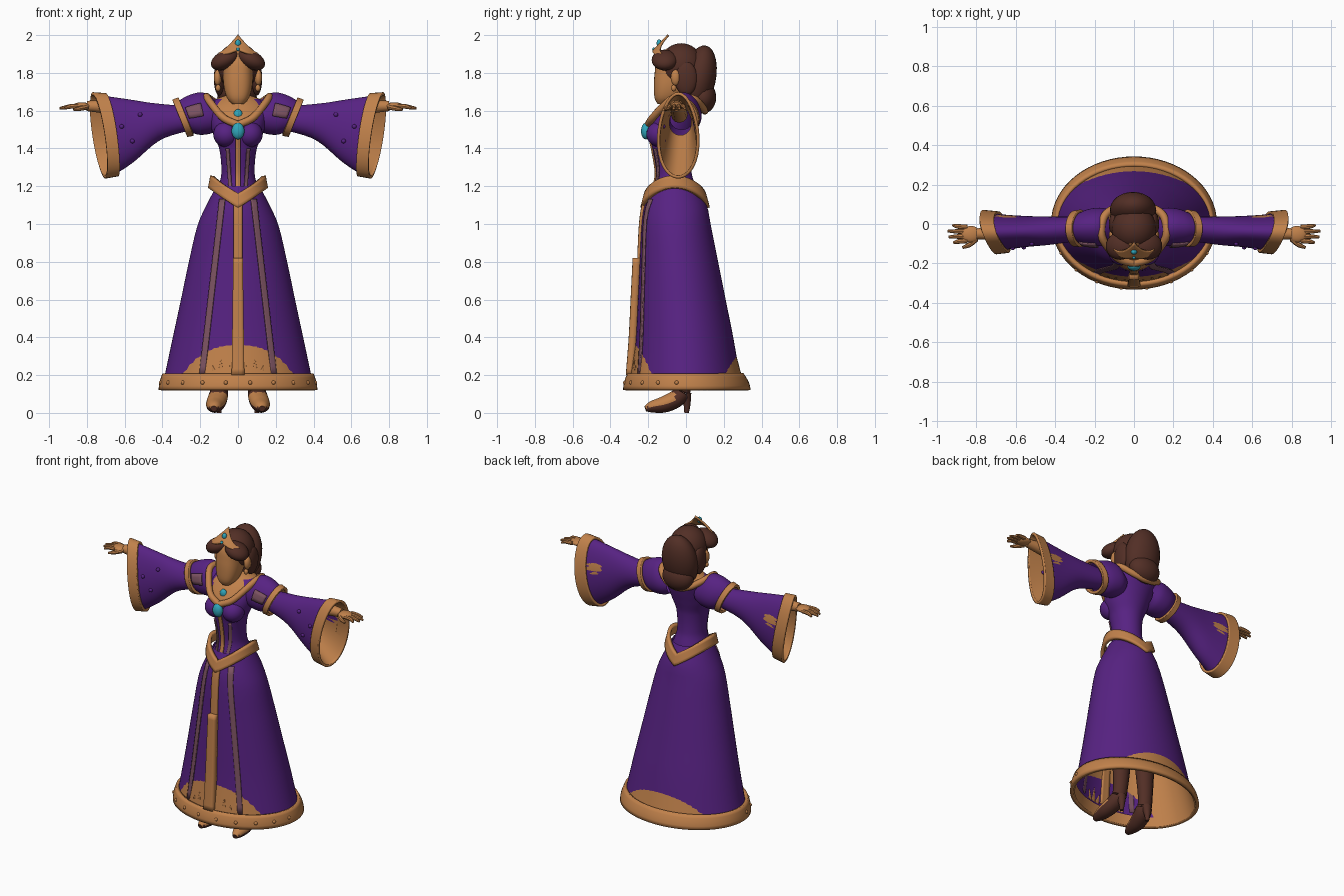
import bpy, bmesh
from math import sin, cos, pi, acos, copysign
from mathutils import Vector, Euler

cube = bpy.data.objects.get("Cube")
if cube:
    bpy.data.objects.remove(cube)


def material(name, *rgb):
    mat = bpy.data.materials.new(name)
    mat.use_nodes = True
    mat.diffuse_color = (*rgb, 1)
    mat.node_tree.nodes["Principled BSDF"].inputs["Base Color"].default_value = (*rgb, 1)
    return mat


purple = material("royal purple cloth", .095, .016, .225)
gold = material("golden tan", .53, .22, .07)
brown = material("dark brown", .085, .028, .019)
teal = material("turquoise gem", .03, .38, .49)
mauve = material("dusty mauve trim", .20, .085, .12)
parts = []


def finish(name, bm, mats, rule=None):
    """Turn a bmesh into an object, optionally picking each face's colour by a rule."""
    bmesh.ops.recalc_face_normals(bm, faces=bm.faces)
    bm.normal_update()
    if rule:
        for face in bm.faces:
            face.material_index = int(rule(face.calc_center_median(), face.normal))
    mesh = bpy.data.meshes.new(name)
    bm.to_mesh(mesh)
    bm.free()
    for mat in mats:
        mesh.materials.append(mat)
    obj = bpy.data.objects.new(name, mesh)
    bpy.context.collection.objects.link(obj)
    parts.append(obj)
    return obj


def grid(name, f, nu, nv, *mats, closed=True, caps=False, thick=0, rule=None):
    """Surface f(u, v) with u around and v along."""
    bm = bmesh.new()
    cols = nu if closed else nu + 1
    rows = [[bm.verts.new(f(i / nu, j / nv)) for i in range(cols)] for j in range(nv + 1)]
    for a, b in zip(rows, rows[1:]):
        for i in range(nu):
            k = (i + 1) % cols
            bm.faces.new((a[i], a[k], b[k], b[i]))
    if caps:
        bm.faces.new(rows[0])
        bm.faces.new(rows[-1])
    obj = finish(name, bm, mats, rule)
    if thick:
        mod = obj.modifiers.new("thickness", 'SOLIDIFY')
        mod.thickness, mod.offset = thick, 0
    return obj


def spline(rows, t):
    """Smooth interpolation of rows keyed by their first value."""
    n = len(rows)
    i = max([k for k in range(n - 1) if rows[k][0] <= t], default=0)
    a, b = rows[i], rows[i + 1]
    p, q = rows[max(i - 1, 0)], rows[min(i + 2, n - 1)]
    h = b[0] - a[0]
    s = min(max((t - a[0]) / h, 0), 1)
    out = []
    for c in range(1, len(a)):
        m0 = (b[c] - p[c]) / (b[0] - p[0]) * h
        m1 = (q[c] - a[c]) / (q[0] - a[0]) * h
        d = b[c] - a[c]
        out.append(a[c] + s * m0 + s * s * (3 * d - 2 * m0 - m1) + s ** 3 * (m0 + m1 - 2 * d))
    return out


def body(rows, z, a, power=1, grow=0):
    """Point on an upright form whose rows are height, half width, front y, back y."""
    w, front, back = spline(rows, z)
    c, s = (copysign(abs(k) ** power, k) for k in (cos(a), sin(a)))
    return ((w + grow) * c, (front + back) / 2 + ((back - front) / 2 + grow) * s, z)


def loft(name, rows, nu, nv, *mats, power=1, **kw):
    lo, hi = rows[0][0], rows[-1][0]
    return grid(name, lambda u, v: body(rows, lo + (hi - lo) * v, u * 2 * pi, power), nu, nv, *mats, **kw)


def tube(name, pts, *mats, nu=12, nv=24, flat=1, loop=False, rule=None):
    """Tube through points x, y, z, radius."""
    rows = [(i, *p) for i, p in enumerate(pts)]
    top = len(rows) - 1

    def f(u, v):
        x, y, z, r = spline(rows, v * top)
        ahead = Vector(spline(rows, min(v * top + .05, top))[:3])
        behind = Vector(spline(rows, max(v * top - .05, 0))[:3])
        tan = (ahead - behind).normalized()
        side = tan.cross(Vector((0, 0, 1)) if abs(tan.z) < .9 else Vector((0, 1, 0))).normalized()
        up = side.cross(tan)
        return Vector((x, y, z)) + r * (cos(u * 2 * pi) * side * flat + sin(u * 2 * pi) * up)
    return grid(name, f, nu, nv, *mats, caps=not loop, rule=rule)


def ball(name, mat, at, size, rot=(0, 0, 0)):
    bm = bmesh.new()
    bmesh.ops.create_uvsphere(bm, u_segments=24, v_segments=14, radius=1)
    turn = Euler(rot).to_matrix()
    for v in bm.verts:
        v.co = Vector(at) + turn @ Vector([a * b for a, b in zip(v.co, size)])
    return finish(name, bm, [mat])


def stripe(name, mat, rows, z0, z1, x0, x1, width, thick=.008, lift=.004, taper=0):
    """Trim plate following the front of an upright form."""
    def f(u, v):
        z = z0 + (z1 - z0) * v
        x = x0 + (x1 - x0) * v + width * (1 - taper * v) * (u - .5)
        p = body(rows, z, -acos(max(-1, min(1, x / spline(rows, z)[0]))))
        return (p[0], p[1] - lift, z)
    return grid(name, f, 4, 20, mat, closed=False, thick=thick)


# Skirt, lining and hem
skirt = [(.18, .392, -.282, .288), (.4, .345, -.265, .25), (.6, .302, -.255, .21), (.8, .26, -.245, .17),
         (1, .212, -.235, .13), (1.1, .167, -.22, .11), (1.2, .115, -.18, .06)]
loft("skirt", skirt, 64, 24, purple)
loft("skirt_lining", [(.12, .395, -.305, .315), (.6, .28, -.235, .19), (1, .19, -.21, .1)], 64, 10, gold)
hem = [(.12, .41, -.322, .332), (.16, .405, -.318, .322), (.205, .39, -.3, .295)]
loft("hem_band", hem, 64, 4, gold, thick=.022)
stripe("skirt_front_panel", gold, skirt, .2, .82, 0, 0, .065, thick=.045, lift=.016, taper=.25)
stripe("skirt_upper_panel", gold, skirt, .8, 1.12, 0, 0, .045, thick=.02)
for s, side in ((1, "left"), (-1, "right")):
    stripe(side + "_skirt_stripe", mauve, skirt, .2, 1.13, s * .19, s * .083, .03)
    for k in (-1, 0, 1):
        stripe(side + "_hem_flame", gold, skirt, .19, .28 - .03 * abs(k), s * .09 + k * .03,
               s * .09 + k * .045, .035, thick=.009, taper=.9)
for i in range(10):
    a = -pi * (i + .5) / 10
    ball("hem_stud", gold, body(hem, .16, a, grow=.008), (.011, .011, .011))

# Bodice: skin above the neckline, cloth below
torso = [(1.1, .15, -.2, .08), (1.2, .105, -.17, .05), (1.27, .088, -.158, .03), (1.4, .1, -.178, .03),
         (1.48, .133, -.195, .05), (1.55, .152, -.18, .07), (1.62, .158, -.13, .085),
         (1.66, .12, -.09, .08), (1.685, .05, -.06, .03)]
loft("bodice", torso, 48, 48, purple, gold, caps=True,
     rule=lambda c, n: c.z > (1.53 + (c.y + .19) if c.y < -.06 else 1.655 - .4 * max(c.y, 0)))
half = [(.075, -.178, 1.56), (.125, -.128, 1.615), (.165, -.055, 1.672), (.15, .04, 1.662), (.085, .085, 1.62)]
collar = [(0, -.2, 1.525)] + half + [(0, .1, 1.6)] + [(-x, y, z) for x, y, z in half[::-1]] + [(0, -.2, 1.525)]
tube("neckline_collar", [(*p, .02) for p in collar], gold, nu=10, nv=60, loop=True)
stripe("bodice_center_trim", gold, torso, 1.14, 1.47, 0, 0, .024)
for s, side in ((1, "left"), (-1, "right")):
    ball(side + "_bust", purple, (s * .063, -.138, 1.475), (.068, .072, .068))
    stripe(side + "_bodice_stripe", mauve, torso, 1.18, 1.4, s * .04, s * .055, .016)
belt = [(1.07, .18, -.235, .12), (1.16, .155, -.212, .095), (1.26, .135, -.185, .06)]


def belt_point(u, v):
    a = u * 2 * pi
    k = abs(cos(a))
    return body(belt, 1.085 + .105 * k + v * (.075 - .01 * k), a)


grid("pointed_belt", belt_point, 64, 4, gold, thick=.022)
ball("brooch", teal, (0, -.212, 1.492), (.034, .026, .044))
ball("pendant", teal, (0, -.152, 1.58), (.024, .018, .028))

# Head, hair and tiara
tube("neck", [(0, -.03, 1.58, .07), (0, -.04, 1.64, .048), (0, -.05, 1.74, .048)], gold)
face = [(1.635, .03, -.15, -.08), (1.66, .055, -.165, -.04), (1.72, .074, -.17, 0),
        (1.8, .08, -.166, .04), (1.88, .078, -.15, .05), (1.93, .04, -.1, .02)]
loft("face", face, 32, 18, gold, power=.8, caps=True)
ball("hair_cap", brown, (0, -.025, 1.835), (.115, .118, .122))
ball("hair_back", brown, (-.005, .07, 1.77), (.118, .088, .178), (-.2, 0, 0))
ball("hair_lower_roll", brown, (-.005, .09, 1.67), (.105, .07, .085))
for s, side in ((1, "left"), (-1, "right")):
    ball(side + "_hair_swoop", brown, (s * .07, -.112, 1.868), (.078, .07, .048), (0, s * .45, 0))
    ball(side + "_side_hair", brown, (s * .1, 0, 1.77), (.028, .06, .09))
    ball(side + "_ear", gold, (s * .108, -.055, 1.775), (.02, .026, .042))
    ball(side + "_earring", gold, (s * .105, -.065, 1.72), (.014, .014, .018))


def tiara_point(u, v):
    x = (u - .5) * .2
    k = 1 - abs(x) / .1
    low = 1.885 + .035 * k
    z = low + v * (.018 + .062 * k ** 1.6)
    return (x, -.188 + 6 * x * x + (z - 1.9) * .95, z)


grid("tiara", tiara_point, 24, 6, gold, closed=False, thick=.012)
ball("tiara_gem", teal, (0, -.142, 1.957), (.015, .014, .02))
ball("tiara_bead", teal, (0, -.17, 1.925), (.009, .009, .009))

# Arms: rows are key, top x, top z, bottom x, bottom z, front y, back y
puff = [(0, .1, 1.64, .1, 1.5, -.1, .06), (1, .18, 1.695, .14, 1.48, -.115, .085),
        (2, .26, 1.682, .2, 1.472, -.115, .08), (3, .325, 1.645, .25, 1.485, -.1, .055)]
puff_band = [(0, .312, 1.662, .236, 1.475, -.112, .068), (1, .345, 1.65, .27, 1.47, -.108, .062)]
sleeve = [(0, .29, 1.625, .24, 1.5, -.085, .04), (1, .45, 1.64, .41, 1.445, -.108, .04),
          (2, .58, 1.66, .55, 1.33, -.12, .045), (3, .72, 1.68, .65, 1.262, -.135, .055)]
cuff = [(0, .7, 1.685, .635, 1.26, -.142, .06), (1, .77, 1.69, .705, 1.248, -.15, .068)]
lining = [(0, .45, 1.62, .42, 1.47, -.09, .03), (1, .76, 1.68, .695, 1.258, -.14, .058)]


def arm_point(rows, s, u, v):
    xt, zt, xb, zb, front, back = spline(rows, v * (len(rows) - 1))
    c, k = cos(u * 2 * pi), (1 + sin(u * 2 * pi)) / 2
    x, ry = xb + (xt - xb) * k, (back - front) / 2
    x += .3 * ry * c * min(max((x - .4) / .3, 0), 1)
    # The hanging end is fuller than the upper edge
    return (s * x, (front + back) / 2 + ry * c * (1.08 - .25 * k), zb + (zt - zb) * k)


for s, side in ((1, "left"), (-1, "right")):
    for name, rows, mat, thick in (("shoulder_puff", puff, purple, 0), ("puff_band", puff_band, gold, .018),
                                   ("bell_sleeve", sleeve, purple, 0), ("sleeve_cuff", cuff, gold, .016),
                                   ("sleeve_lining", lining, gold, 0)):
        grid(side + "_" + name, lambda u, v: arm_point(rows, s, u, v), 40, 14, mat, thick=thick)

    def puff_trim(u, v):
        x, y, z = arm_point(puff, s, .5 - .1 * (u - .2), .45 + .4 * v)
        return (x, y - .004, z)
    grid(side + "_puff_trim", puff_trim, 3, 6, mauve, closed=False, thick=.008)
    for t, u in ((.55, .42), (.7, .55), (.85, .47)):
        ball(side + "_sleeve_bead", purple, arm_point(sleeve, s, u, t), (.012, .012, .012))

    # Forearm, hand and fingers
    tube(side + "_forearm", [(s * .42, -.035, 1.58, .045), (s * .65, -.045, 1.617, .04),
                             (s * .8, -.05, 1.625, .027)], gold)
    ball(side + "_palm", gold, (s * .828, -.052, 1.624), (.05, .042, .02))
    for k, reach in enumerate((.915, .94, .945, .92)):
        y = -.085 + .023 * k
        tube(side + "_finger", [(s * .845, y, 1.624, .013), (s * .89, y * 1.1 + .005, 1.622, .012),
                                (s * reach, y * 1.3 + .015, 1.612, .007)], gold, nu=8, nv=8)
    tube(side + "_thumb", [(s * .8, -.075, 1.62, .015), (s * .835, -.105, 1.612, .013),
                           (s * .87, -.12, 1.605, .007)], gold, nu=8, nv=8)

    # Legs and heeled shoes with pale fronts
    tube(side + "_leg_and_shoe",
         [(s * .128, -.215, .022, .015), (s * .125, -.18, .032, .031), (s * .12, -.11, .047, .044),
          (s * .105, -.04, .085, .046), (s * .098, -.012, .15, .04), (s * .09, -.01, .4, .055),
          (s * .085, -.03, .8, .07)], brown, gold, nv=48, flat=1.15,
         rule=lambda c, n: c.z < .11 and c.y < -.06 and n.z > .1)
    tube(side + "_shoe_heel", [(s * .1, -.005, .1, .034), (s * .1, .005, .045, .019),
                               (s * .1, .003, 0, .012)], brown)

# Smooth shading with crisp creases
bpy.ops.object.select_all(action='DESELECT')
for obj in parts:
    obj.select_set(True)
bpy.context.view_layer.objects.active = parts[0]
bpy.ops.object.shade_smooth_by_angle(angle=.7)
